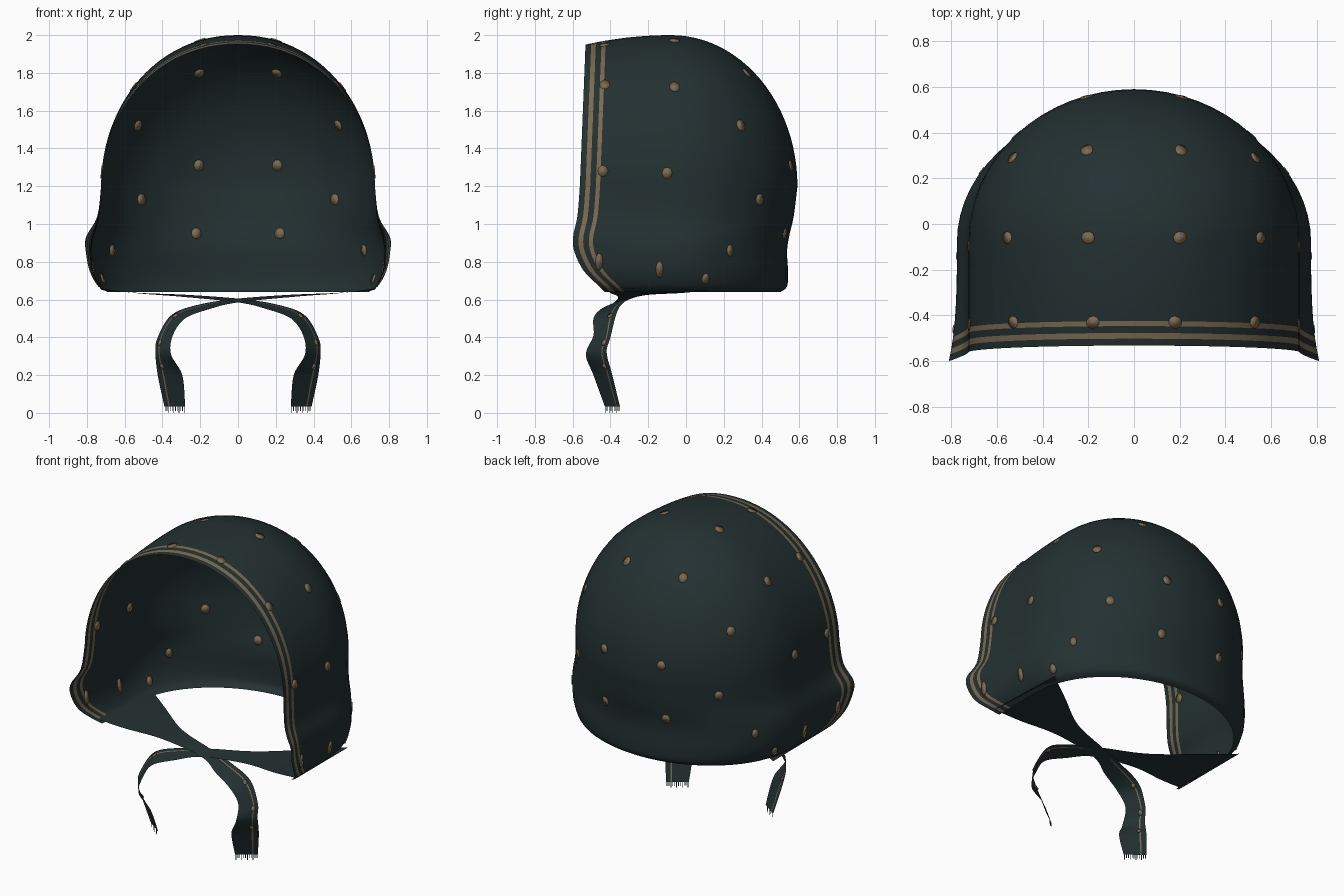
import bpy, bmesh, math
from mathutils import Vector
from mathutils.bvhtree import BVHTree

if "Cube" in bpy.data.objects:
    bpy.data.objects.remove(bpy.data.objects["Cube"])


def material(name, rgb):
    m = bpy.data.materials.new(name)
    m.use_nodes = True
    m.diffuse_color = (*rgb, 1)
    b = m.node_tree.nodes["Principled BSDF"]
    b.inputs["Base Color"].default_value = (*rgb, 1)
    b.inputs["Roughness"].default_value = 0.9
    return m


CLOTH = material("dark teal cloth", (0.017, 0.03, 0.031))
TAN = material("tan print", (0.2, 0.145, 0.08))


def finish(bm, name, mats=(CLOTH, TAN)):
    me = bpy.data.meshes.new(name)
    bm.to_mesh(me)
    bm.free()
    for m in mats:
        me.materials.append(m)
    for p in me.polygons:
        p.use_smooth = True
    ob = bpy.data.objects.new(name, me)
    bpy.context.collection.objects.link(ob)
    return ob


def smooth_rows(rows, n):
    """Catmull-Rom interpolation of a list of tuples, n steps per span."""
    out = []
    for i in range(len(rows) - 1):
        a, b, c, d = (rows[max(0, min(len(rows) - 1, i + k))] for k in (-1, 0, 1, 2))
        for s in range(n):
            t = s / n
            out.append(tuple(q + 0.5 * t * (r - p + t * (2 * p - 5 * q + 4 * r - e + t * (3 * (q - r) + e - p)))
                             for p, q, r, e in zip(a, b, c, d)))
    return out + [rows[-1]]


def grid(bm, rows, tan_columns):
    vs = [[bm.verts.new(p) for p in r] for r in rows]
    for a, b in zip(vs, vs[1:]):
        for j in range(len(a) - 1):
            f = bm.faces.new((a[j], a[j + 1], b[j + 1], b[j]))
            f.material_index = int(j in tan_columns)


# Hood: horizontal U-shaped sections (height, half width, front y, back y, flare)
lower = [(0.64, 0.69, -0.43, 0.50, 0.00), (0.67, 0.73, -0.46, 0.535, 0.01),
         (0.75, 0.765, -0.54, 0.54, 0.02), (0.85, 0.775, -0.59, 0.535, 0.03),
         (0.93, 0.765, -0.598, 0.545, 0.04), (1.04, 0.735, -0.575, 0.57, 0.01),
         (1.2, 0.725, -0.562, 0.59, 0.0)]
sections = smooth_rows(lower, 4)
for i in range(1, 25):
    a = math.radians(90 * i / 24)
    sections.append((1.2 + 0.8 * math.sin(a), 0.725 * math.cos(a) ** 0.95 if i < 24 else 0,
                     -0.562 + 0.03 * math.sin(a), -0.08 + 0.67 * math.cos(a), 0))

STRIPES = (0, 0.03, 0.055, 0.085, 0.107)
Y0 = -0.08


def section(z, w, yf, yb, flare):
    ys = [yf + d for d in STRIPES]
    ys += [ys[-1] + (Y0 - ys[-1]) * k / 6 for k in range(1, 7)]
    half = [(w + flare * ((Y0 - y) / (Y0 - yf)) ** 3, y) for y in ys]
    for k in range(1, 17):
        t = math.pi / 2 * k / 16
        half.append((w * math.cos(t) if k < 16 else 0, Y0 + (yb - Y0) * math.sin(t)))
    high = max(0, (z - 1.2) / 0.8)
    pts = [(x, y, z - 0.05 * high * (max(0, Y0 - y) / 0.45) ** 2) for x, y in half]
    return pts + [(-x, y, h) for x, y, h in reversed(pts[:-1])]


rows = [section(*s) for s in sections]
last = len(rows[0]) - 2
bm = bmesh.new()
grid(bm, rows, {1, 3, last - 1, last - 3})
bmesh.ops.remove_doubles(bm, verts=bm.verts, dist=0.0003)
bmesh.ops.recalc_face_normals(bm, faces=bm.faces)
tree = BVHTree.FromBMesh(bm)
finish(bm, "hood")


# Printed dots: thin plates lying on both sides of the cloth
def dot(bm, where, normal, rx, rz):
    side = normal.cross(Vector((0, 0, 1))).normalized()
    up = side.cross(normal)
    rings = []
    for off in (-0.004, 0.004):
        rings.append([bm.verts.new(where + normal * off + side * rx * math.cos(k * math.pi / 5)
                                   + up * rz * math.sin(k * math.pi / 5)) for k in range(10)])
        bm.faces.new(rings[-1])
    for k in range(10):
        j = (k + 1) % 10
        bm.faces.new((rings[0][k], rings[0][j], rings[1][j], rings[1][k]))


spots = [(0.2, -0.06, 1.97), (0.56, -0.06, 1.73), (0.21, 0.33, 1.81), (0.55, 0.3, 1.53),
         (0.21, 0.56, 1.31), (0.5, 0.38, 1.13), (0.71, -0.1, 1.27), (0.18, -0.43, 1.95),
         (0.52, -0.43, 1.73), (0.7, -0.44, 1.28), (0.76, -0.14, 0.76), (0.69, 0.24, 0.86),
         (0.77, -0.46, 0.8), (0.22, 0.52, 0.95), (0.7, 0.1, 0.71)]
bm = bmesh.new()
for x, y, z in spots:
    for s in (1, -1):
        target = Vector((s * x, y, z))
        start = Vector((0, min(y, 0), min(z, 1.3)))
        hit, normal, _, _ = tree.ray_cast(start, target - start)
        if hit:
            low = z < 0.9
            dot(bm, hit, normal, 0.02 if low else 0.027, 0.045 if low and y < 0 else 0.03)
bmesh.ops.recalc_face_normals(bm, faces=bm.faces)
finish(bm, "printed_dots", (TAN,))

# Ties: flap folded in under the cheek, crossing over and hanging on the far side
# (inner or front edge xyz, outer or back edge xyz)
tie = [(-0.73, -0.43, 0.66, -0.72, 0.12, 0.65), (-0.55, -0.40, 0.635, -0.52, -0.02, 0.635),
       (-0.30, -0.36, 0.615, -0.27, -0.20, 0.625), (0.0, -0.38, 0.585, 0.0, -0.29, 0.605),
       (0.15, -0.45, 0.55, 0.20, -0.34, 0.575), (0.28, -0.49, 0.5, 0.35, -0.37, 0.52),
       (0.345, -0.49, 0.41, 0.425, -0.40, 0.4), (0.355, -0.53, 0.31, 0.437, -0.42, 0.32),
       (0.295, -0.49, 0.2, 0.425, -0.39, 0.2), (0.28, -0.43, 0.035, 0.39, -0.35, 0.035)]
ACROSS = (0, 0.2, 0.4, 0.6, 0.74, 0.8, 1)
for name, s in (("left_tie", 1), ("right_tie", -1)):
    bm = bmesh.new()
    lines = []
    for r in smooth_rows(tie, 6):
        a, b = Vector((s * r[0], *r[1:3])), Vector((s * r[3], *r[4:]))
        lines.append([a.lerp(b, t) for t in ACROSS])
    grid(bm, lines, ())
    # Stripe only on the hanging part
    for f in bm.faces:
        c = f.index
    bm.faces.ensure_lookup_table()
    for i, f in enumerate(bm.faces):
        if i % 6 == 4 and i // 6 > 20:
            f.material_index = 1
    bmesh.ops.recalc_face_normals(bm, faces=bm.faces)
    finish(bm, name)

    # Dots on the hanging part
    bm = bmesh.new()
    for k in (30, 38, 46):
        across = (lines[k][-1] - lines[k][0]).normalized()
        along = (lines[k + 1][0] - lines[k - 1][0]).normalized()
        dot(bm, lines[k][4], across.cross(along).normalized(), 0.013, 0.018)
    bmesh.ops.recalc_face_normals(bm, faces=bm.faces)
    finish(bm, name + "_dots", (TAN,))

    # Fringe threads at the end
    bm = bmesh.new()
    a, b = lines[-1][0], lines[-1][-1]
    for k in range(12):
        p, q = a.lerp(b, (k + 0.3) / 12), a.lerp(b, (k + 0.7) / 12)
        drop = Vector((0, 0, -0.035 if k % 3 == 0 else -0.024))
        bm.faces.new([bm.verts.new(v) for v in (p, q, q + drop, p + drop)])
    finish(bm, name + "_fringe", (CLOTH,))
